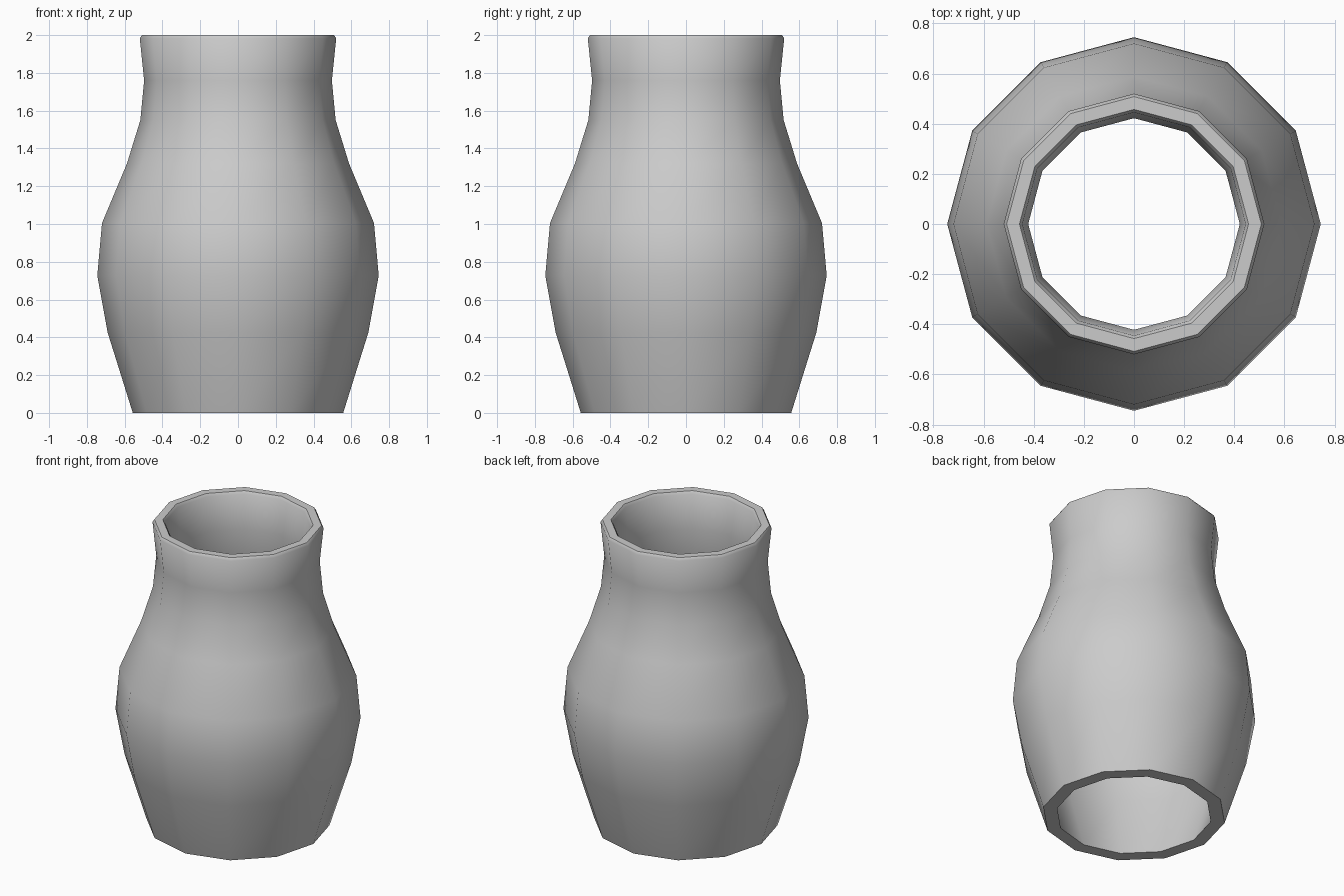
import bpy, bmesh
from math import cos, sin, pi, radians

if "Cube" in bpy.data.objects:
    bpy.data.objects.remove(bpy.data.objects["Cube"])

SIDES = 12

# Closed wall cross-section (radius, height): outside up, over the rim, inside down
outer = [(0.557, 0), (0.69, 0.425), (0.745, 0.727), (0.72, 1.005), (0.588, 1.32),
         (0.517, 1.55), (0.497, 1.76), (0.52, 1.983)]
rim = [(0.508, 2.0), (0.483, 2.0), (0.457, 2.0), (0.445, 1.983)]
inner = [(0.422, 1.76), (0.442, 1.54), (0.516, 1.29), (0.645, 0.985),
         (0.669, 0.727), (0.616, 0.445), (0.472, 0)]
profile = outer + rim + inner


def lathe(name, points):
    bm = bmesh.new()
    rings = [[bm.verts.new((r * cos(2 * pi * i / SIDES), r * sin(2 * pi * i / SIDES), z))
              for i in range(SIDES)] for r, z in points]
    for k, a in enumerate(rings):
        b = rings[(k + 1) % len(rings)]
        for i in range(SIDES):
            j = (i + 1) % SIDES
            bm.faces.new((a[i], a[j], b[j], b[i]))
    bmesh.ops.recalc_face_normals(bm, faces=bm.faces)
    mesh = bpy.data.meshes.new(name)
    bm.to_mesh(mesh)
    bm.free()
    ob = bpy.data.objects.new(name, mesh)
    bpy.context.collection.objects.link(ob)
    return ob


# Open-ended vase shell
vase = lathe("vase_shell", profile)
bpy.context.view_layer.objects.active = vase
vase.select_set(True)
bpy.ops.object.shade_smooth_by_angle(angle=radians(40))
